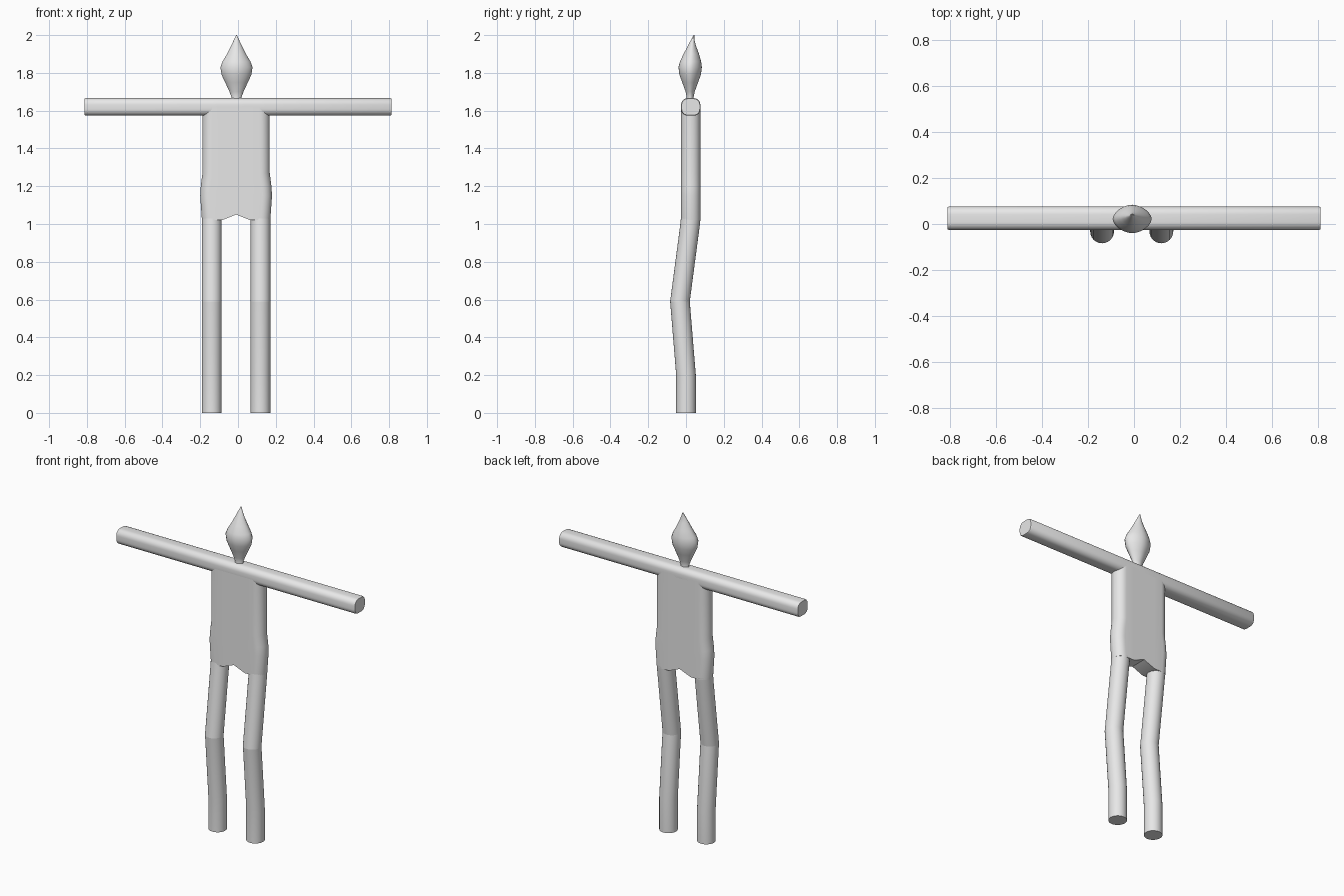
import bpy
import bmesh
import math
from mathutils import Vector

if "Cube" in bpy.data.objects:
    bpy.data.objects.remove(bpy.data.objects["Cube"])

grey = bpy.data.materials.new("plain grey")
grey.diffuse_color = (0.8, 0.8, 0.8, 1)
grey.use_nodes = True
grey.node_tree.nodes["Principled BSDF"].inputs["Base Color"].default_value = grey.diffuse_color
CX, CY = -0.01, 0.025          # body centre line


def loft(name, rings, caps=(True, True), pair_bottom=False, angle=40):
    """Skin a list of equal-length rings of points."""
    bm = bmesh.new()
    vs = [[bm.verts.new(p) for p in ring] for ring in rings]
    n = len(vs[0])
    for a, b in zip(vs, vs[1:]):
        for i in range(n):
            j = (i + 1) % n
            bm.faces.new((a[i], a[j], b[j], b[i]))
    if pair_bottom:            # strips from front to back, for a bent underside
        for i in range(n // 2):
            quad = [vs[0][k] for k in (i, i + 1, n - 2 - i, n - 1 - i)]
            if len(set(quad)) == 4:
                bm.faces.new(quad)
    elif caps[0]:
        bm.faces.new(vs[0])
    if caps[1]:
        bm.faces.new(vs[-1])
    bmesh.ops.recalc_face_normals(bm, faces=bm.faces)
    mesh = bpy.data.meshes.new(name)
    bm.to_mesh(mesh)
    bm.free()
    mesh.materials.append(grey)
    ob = bpy.data.objects.new(name, mesh)
    bpy.context.collection.objects.link(ob)
    bpy.ops.object.select_all(action='DESELECT')
    ob.select_set(True)
    bpy.context.view_layer.objects.active = ob
    bpy.ops.object.shade_smooth_by_angle(angle=math.radians(angle))
    return ob


def oval(x, y, z, rx, ry, n=24, power=2.0):
    pts = []
    for i in range(n):
        t = 2 * math.pi * i / n
        c, s = math.cos(t), math.sin(t)
        pts.append(Vector((x + rx * math.copysign(abs(c) ** (2 / power), c),
                           y + ry * math.copysign(abs(s) ** (2 / power), s), z)))
    return pts


# Torso: flat front and back, round sides, arched between the legs
def torso_ring(half_width, z_at, r=0.051):
    half = []
    for k in range(8):
        t = math.pi / 2 * k / 7
        half.append((half_width - r + r * math.cos(t), r * math.sin(t)))
    half += [(0.075, r), (0, r)]
    half += [(-x, y) for x, y in reversed(half[:-1])]
    half = [(x, max(y, 0.0005)) for x, y in half]
    outline = half + [(x, -y) for x, y in reversed(half)]
    return [Vector((CX + x, CY + y, z_at(x))) for x, y in outline]


def hem(x):
    return 1.05 - 0.03 * min(abs(x) / 0.075, 1)


levels = [(0.181, hem), (0.19, lambda x: 1.15), (0.187, lambda x: 1.2),
          (0.178, lambda x: 1.27), (0.178, lambda x: 1.62)]
loft("torso", [torso_ring(w, f) for w, f in levels], pair_bottom=True)


# Arms: one rounded-square bar running through the shoulders
def arm_ring(x, scale=1.0, hy=0.051, hz=0.046, r=0.034):
    pts = []
    for q, (sy, sz) in enumerate(((1, 1), (-1, 1), (-1, -1), (1, -1))):
        for k in range(7):
            t = math.pi / 2 * (q + k / 6)
            pts.append(Vector((x, CY + scale * (sy * (hy - r) + r * math.cos(t)),
                               1.62 + scale * (sz * (hz - r) + r * math.sin(t)))))
    return pts


loft("arms", [arm_ring(x, s) for x, s in
              ((-0.813, 0.94), (-0.807, 1), (0.807, 1), (0.813, 0.94))])

# Legs: thigh leans forward to the knee, shin leans back to the foot
for side, sx in (("left", 1), ("right", -1)):
    x = CX + sx * 0.129
    loft(side + "_thigh", [oval(x, y, z, 0.052, 0.052) for y, z in
                           ((-0.032, 0.59), (0.02, 0.985), (CY, 1.03))],
         caps=(False, False))
    loft(side + "_shin", [oval(x, y, z, 0.052, 0.052) for y, z in
                          ((0.0, 0.0), (0.0, 0.2), (-0.032, 0.59))],
         caps=(True, False))

# Head: flame shape with a tip that curls backward  (z, y, rx, ry)
head = [(1.645, 0.022, 0.034, 0.024), (1.67, 0.022, 0.026, 0.018),
        (1.70, 0.022, 0.037, 0.024), (1.75, 0.022, 0.060, 0.042),
        (1.79, 0.022, 0.079, 0.057), (1.83, 0.022, 0.085, 0.062),
        (1.86, 0.024, 0.074, 0.056), (1.90, 0.028, 0.050, 0.041),
        (1.94, 0.031, 0.030, 0.023), (1.97, 0.035, 0.016, 0.011),
        (2.00, 0.042, 0.002, 0.002)]
loft("head", [oval(CX + 0.002, y, z, rx, ry, 24, 1.75) for z, y, rx, ry in head])
